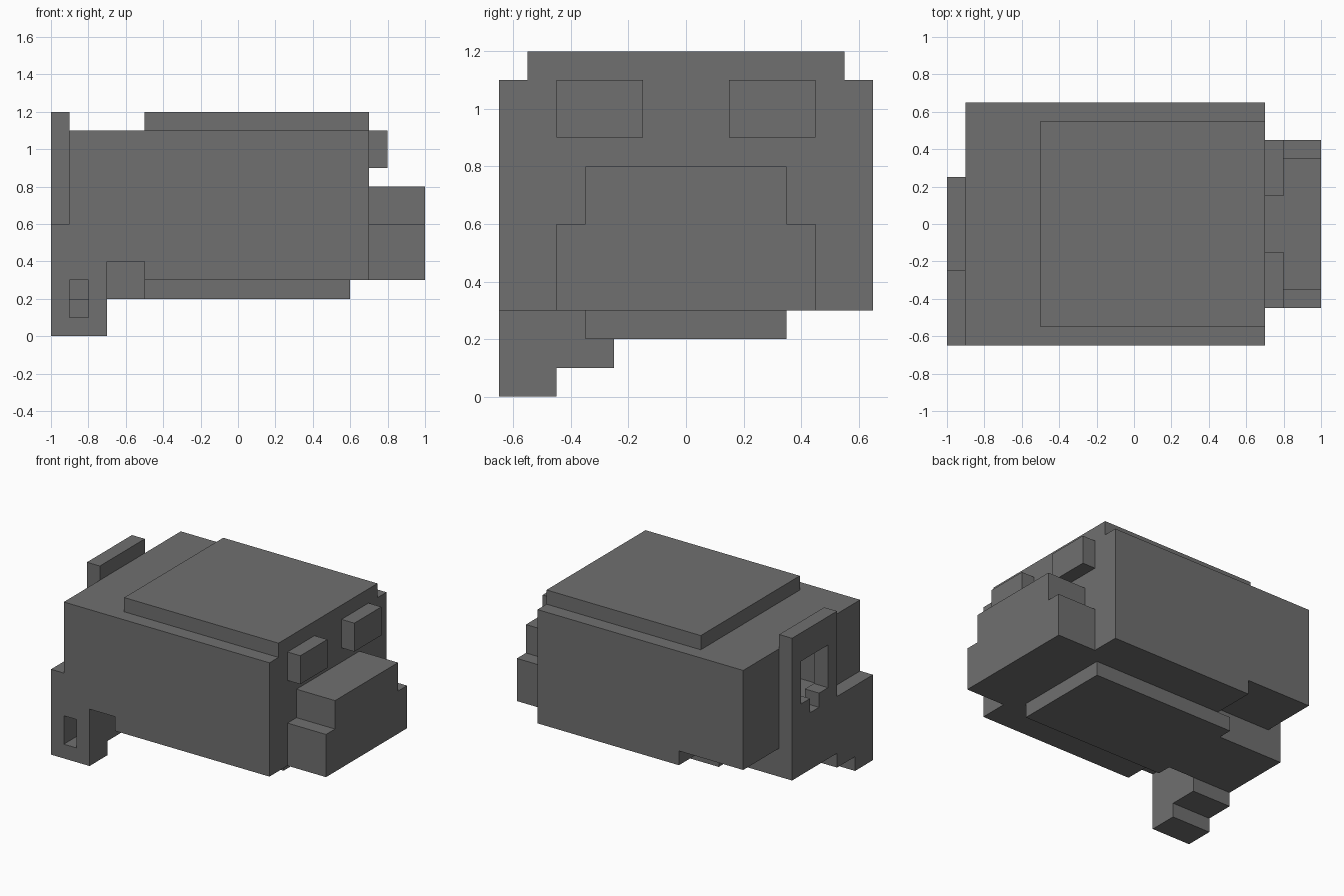
import bpy

cube = bpy.data.objects.get("Cube")
if cube:
    bpy.data.objects.remove(cube, do_unlink=True)

grey = bpy.data.materials.new("mid_grey")
grey.use_nodes = True
colour = (0.16, 0.16, 0.16, 1)
grey.diffuse_color = colour
for node in grey.node_tree.nodes:
    if node.type == "BSDF_PRINCIPLED":
        node.inputs["Base Color"].default_value = colour


def box(name, x, y, z):
    """Axis-aligned box from its (low, high) range on each axis."""
    low, high = zip(x, y, z)
    corners = [(cx, cy, cz) for cx in x for cy in y for cz in z]
    faces = [(0, 1, 3, 2), (4, 6, 7, 5), (0, 4, 5, 1),
             (2, 3, 7, 6), (0, 2, 6, 4), (1, 5, 7, 3)]
    mesh = bpy.data.meshes.new(name)
    mesh.from_pydata(corners, [], faces)
    mesh.materials.append(grey)
    obj = bpy.data.objects.new(name, mesh)
    bpy.context.collection.objects.link(obj)
    return obj


def cut(target, x, y, z):
    """Subtract a box from the target and bake the result."""
    cutter = box("cutter", x, y, z)
    cutter.hide_render = True
    mod = target.modifiers.new("cut", "BOOLEAN")
    mod.operation = "DIFFERENCE"
    mod.solver = "EXACT"
    mod.object = cutter
    bpy.context.view_layer.objects.active = target
    bpy.ops.object.modifier_apply(modifier=mod.name)
    bpy.data.objects.remove(cutter, do_unlink=True)


# Hollow main body, notched underneath on both sides
body = box("body", (-0.9, 0.7), (-0.65, 0.65), (0.3, 1.1))
cut(body, (-0.89, 0.6), (-0.6, 0.6), (0.45, 1.05))
cut(body, (-0.7, -0.5), (-0.7, -0.25), (0.2, 0.4))
cut(body, (-0.95, -0.4), (0.25, 0.7), (0.2, 0.4))

# Raised panels above and below
box("top_panel", (-0.5, 0.7), (-0.55, 0.55), (1.1, 1.2))
box("bottom_panel", (-0.5, 0.6), (-0.35, 0.35), (0.2, 0.3))

# Face: two brow blocks and a stepped snout
for side, y in (("right", (-0.45, -0.15)), ("left", (0.15, 0.45))):
    box(side + "_brow", (0.7, 0.8), y, (0.9, 1.1))
box("lower_snout", (0.7, 1.0), (-0.45, 0.45), (0.3, 0.6))
box("upper_snout", (0.7, 1.0), (-0.35, 0.35), (0.6, 0.8))

# Rear plate with a keyhole opening into the body
plate = box("rear_plate", (-1.0, -0.9), (-0.25, 0.25), (0.2, 1.2))
for part in (plate, body):
    cut(part, (-1.1, -0.85), (-0.15, 0.15), (0.7, 1.0))
    cut(part, (-1.1, -0.85), (-0.05, 0.05), (0.6, 0.75))
box("rear_plate_side", (-1.0, -0.9), (-0.65, -0.25), (0.3, 0.6))
box("rear_underside", (-0.9, -0.5), (-0.25, 0.25), (0.2, 0.4))

# Stepped rear foot with a small slot
foot = box("rear_foot", (-1.0, -0.7), (-0.65, -0.45), (0.0, 0.3))
cut(foot, (-0.9, -0.8), (-0.7, -0.4), (0.1, 0.3))
step = box("foot_step", (-1.0, -0.7), (-0.45, -0.25), (0.1, 0.3))
cut(step, (-0.9, -0.8), (-0.5, -0.35), (0.2, 0.3))
